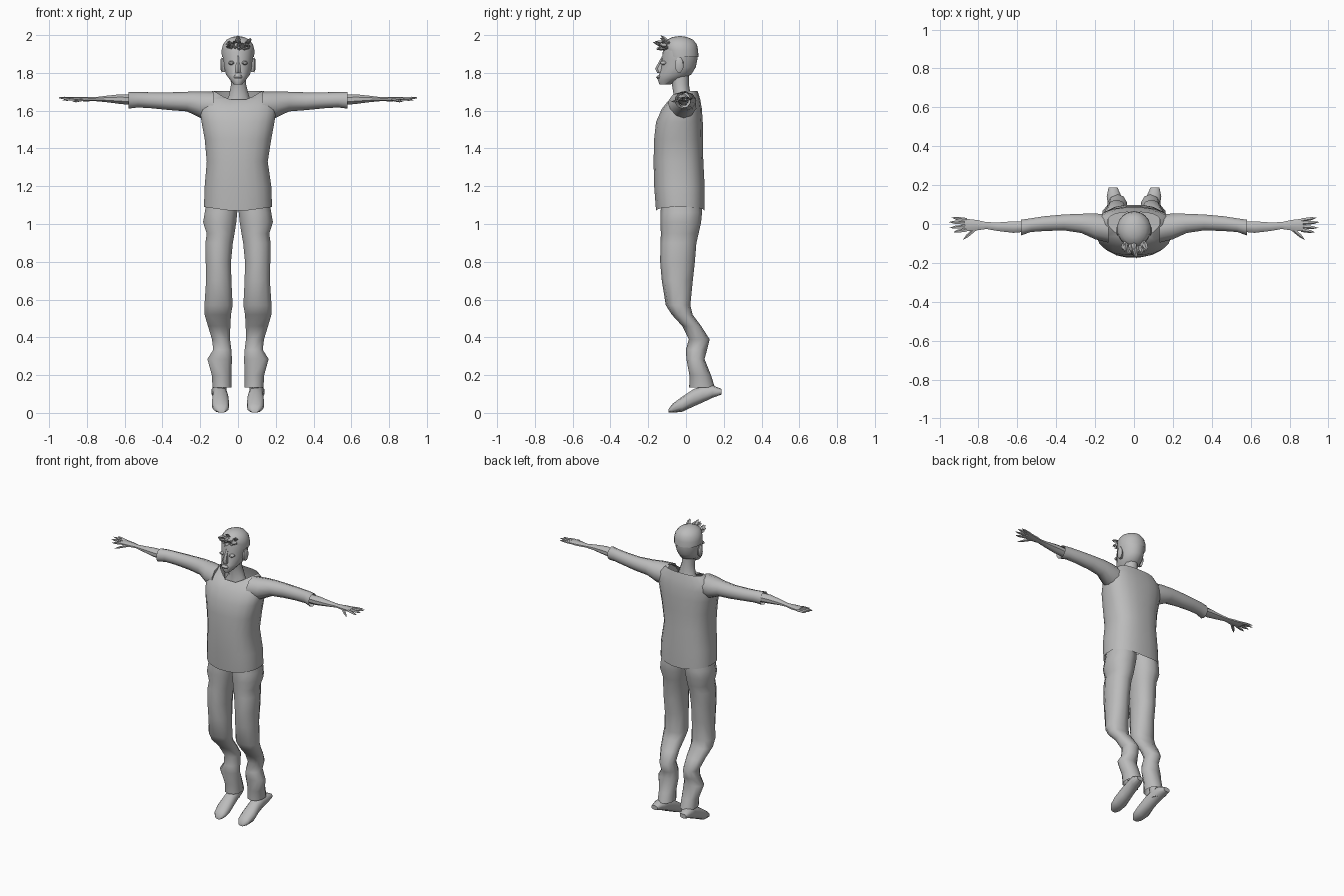
import bpy, bmesh, math, random
from mathutils import Vector

random.seed(4)
grey = bpy.data.materials.new("plain grey")
grey.diffuse_color = (0.5, 0.5, 0.5, 1)


def finish(name, bm, angle=45):
    bmesh.ops.recalc_face_normals(bm, faces=bm.faces)
    me = bpy.data.meshes.new(name)
    bm.to_mesh(me)
    bm.free()
    ob = bpy.data.objects.new(name, me)
    bpy.context.collection.objects.link(ob)
    me.materials.append(grey)
    bpy.ops.object.select_all(action='DESELECT')
    ob.select_set(True)
    bpy.context.view_layer.objects.active = ob
    bpy.ops.object.shade_smooth_by_angle(angle=math.radians(angle))
    return ob


def loft(name, rings, n=12, axis='z', side=1, power=1.0, caps=(True, True), tweak=None):
    """Skin ellipses (position, centre a, centre b, radius a, radius b) along an axis."""
    bm = bmesh.new()
    loops = []
    for i, (t, ca, cb, ra, rb) in enumerate(rings):
        loop = []
        for k in range(n):
            w = 2 * math.pi * (k + 0.5) / n
            c, s = math.cos(w), math.sin(w)
            a = ca + ra * math.copysign(abs(c) ** power, c)
            b = cb + rb * math.copysign(abs(s) ** power, s)
            p = {'x': (t, a, b), 'y': (a, t, b), 'z': (a, b, t)}[axis]
            p = tweak(i, Vector(p)) if tweak else Vector(p)
            loop.append(bm.verts.new((p.x * side, p.y, p.z)))
        loops.append(loop)
    for lo, hi in zip(loops, loops[1:]):
        for k in range(n):
            j = (k + 1) % n
            bm.faces.new((lo[k], lo[j], hi[j], hi[k]))
    if caps[0]:
        bm.faces.new(loops[0])
    if caps[1]:
        bm.faces.new(loops[-1])
    return finish(name, bm)


def spike(bm, a, b, r, flat=1.0, n=5):
    """Tapered spike from a to b."""
    a, b = Vector(a), Vector(b)
    d = (b - a).normalized()
    u = d.cross(Vector((0, 0, 1)))
    u = u.normalized() if u.length > 0.01 else Vector((1, 0, 0))
    v = d.cross(u)

    def ring(c, q):
        return [bm.verts.new(c + u * q * math.cos(2 * math.pi * k / n)
                             + v * q * flat * math.sin(2 * math.pi * k / n)) for k in range(n)]
    r0, r1 = ring(a, r), ring(a.lerp(b, 0.65), r * 0.8)
    tip = bm.verts.new(b)
    bm.faces.new(r0)
    for k in range(n):
        j = (k + 1) % n
        bm.faces.new((r0[k], r0[j], r1[j], r1[k]))
        bm.faces.new((r1[k], r1[j], tip))


# Loose shirt body with an open neckline dipping to a V at the front
def neckline(i, p):
    if i == 7 and p.y < 0.0:
        p.z -= 0.075 * max(0, 1 - abs(p.x) / 0.13)
        p.y -= 0.06 * max(0, 1 - abs(p.x) / 0.13)
    if i == 0:
        p.z += 0.025 * min(1, abs(p.x) / 0.18)
    return p


loft("shirt", [(1.065, 0, -0.03, 0.182, 0.13), (1.20, 0, -0.035, 0.178, 0.135),
               (1.33, -0.004, -0.04, 0.163, 0.133), (1.45, 0, -0.04, 0.178, 0.13),
               (1.54, 0, -0.035, 0.195, 0.125), (1.61, 0, -0.022, 0.205, 0.107),
               (1.66, 0, -0.006, 0.19, 0.082), (1.705, 0, 0.012, 0.135, 0.05)],
     n=20, power=0.8, caps=(False, False), tweak=neckline)

# Neck leaning forward, and upper chest inside the collar
loft("neck", [(1.62, 0.0, -0.02, 0.085, 0.055), (1.68, 0.005, -0.02, 0.055, 0.045),
              (1.74, 0.003, -0.03, 0.042, 0.045), (1.80, 0, -0.035, 0.045, 0.05)], n=10)

for s, tag in ((1, "left"), (-1, "right")):
    # Sleeve, open at the cuff
    loft(tag + "_sleeve", [(0.13, -0.025, 1.625, 0.075, 0.075), (0.20, -0.012, 1.632, 0.07, 0.07),
                           (0.27, 0.003, 1.648, 0.052, 0.052), (0.36, 0.008, 1.65, 0.043, 0.047),
                           (0.46, 0.002, 1.655, 0.04, 0.042), (0.53, -0.006, 1.658, 0.037, 0.041),
                           (0.58, -0.018, 1.655, 0.042, 0.044)],
         n=10, axis='x', side=s, caps=(True, False))
    # Thin forearm and palm
    loft(tag + "_forearm", [(0.54, -0.012, 1.656, 0.028, 0.03), (0.62, -0.016, 1.661, 0.032, 0.028),
                            (0.70, -0.014, 1.662, 0.024, 0.018), (0.76, -0.008, 1.661, 0.019, 0.011),
                            (0.81, -0.006, 1.661, 0.029, 0.013), (0.87, -0.005, 1.663, 0.035, 0.01)],
         n=8, axis='x', side=s)
    # Spread fingers and thumb
    bm = bmesh.new()
    for a, b in (((0.86, 0.02, 1.663), (0.94, 0.033, 1.668)), ((0.86, 0.005, 1.664), (0.955, 0.01, 1.67)),
                 ((0.86, -0.012, 1.664), (0.95, -0.02, 1.666)), ((0.86, -0.03, 1.663), (0.93, -0.042, 1.655)),
                 ((0.81, -0.02, 1.66), (0.88, -0.082, 1.645))):
        spike(bm, (a[0] * s, a[1], a[2]), (b[0] * s, b[1], b[2]), 0.011, 0.7)
    finish(tag + "_fingers", bm)

    # Baggy trouser leg with creases at the knee and shin
    loft(tag + "_trouser_leg",
         [(0.135, 0.085, 0.085, 0.052, 0.068), (0.20, 0.087, 0.075, 0.054, 0.057),
          (0.285, 0.097, 0.05, 0.068, 0.048), (0.335, 0.083, 0.056, 0.05, 0.056),
          (0.39, 0.09, 0.07, 0.05, 0.055), (0.46, 0.10, 0.03, 0.062, 0.05),
          (0.52, 0.107, -0.02, 0.073, 0.055), (0.57, 0.103, -0.042, 0.078, 0.065),
          (0.70, 0.102, -0.046, 0.07, 0.082), (0.80, 0.104, -0.045, 0.07, 0.092),
          (0.90, 0.10, -0.04, 0.076, 0.095), (0.95, 0.092, -0.033, 0.077, 0.10),
          (1.01, 0.097, -0.028, 0.092, 0.108), (1.06, 0.09, -0.025, 0.09, 0.11),
          (1.12, 0.085, -0.025, 0.085, 0.105)],
         n=10, side=s, power=0.9, caps=(False, True))
    # Ankle and tilted shoe with the heel raised
    loft(tag + "_ankle", [(0.08, 0.09, 0.10, 0.028, 0.035), (0.18, 0.086, 0.085, 0.03, 0.035)], n=8, side=s)
    loft(tag + "_shoe", [(-0.092, 0.088, 0.011, 0.02, 0.01), (-0.07, 0.09, 0.025, 0.04, 0.024),
                         (-0.02, 0.093, 0.046, 0.047, 0.04), (0.04, 0.093, 0.08, 0.042, 0.046),
                         (0.09, 0.096, 0.1, 0.038, 0.044), (0.14, 0.102, 0.113, 0.04, 0.033),
                         (0.188, 0.108, 0.112, 0.024, 0.015)], n=10, axis='y', side=s, power=0.85)
    # Ear and eye
    loft(tag + "_ear", [(0.068, -0.04, 1.84, 0.018, 0.038), (0.086, -0.036, 1.842, 0.024, 0.042),
                        (0.092, -0.034, 1.845, 0.016, 0.03)], n=8, axis='x', side=s)
    loft(tag + "_eye", [(-0.134, 0.036, 1.853, 0.009, 0.006), (-0.126, 0.036, 1.853, 0.016, 0.011),
                        (-0.10, 0.036, 1.853, 0.016, 0.011)], n=8, axis='y', side=s)

# Head: chin, jaw, face and skull
loft("head", [(1.738, 0, -0.112, 0.022, 0.028), (1.765, 0, -0.088, 0.044, 0.062),
              (1.79, 0, -0.058, 0.064, 0.085), (1.83, 0, -0.04, 0.074, 0.092),
              (1.87, 0, -0.034, 0.08, 0.094), (1.91, 0, -0.03, 0.084, 0.093),
              (1.945, 0, -0.03, 0.079, 0.087), (1.97, 0, -0.03, 0.062, 0.069),
              (1.985, 0, -0.03, 0.035, 0.04), (1.99, 0, -0.03, 0.01, 0.01)], n=18)
# Nose and lips
loft("nose", [(1.80, 0, -0.13, 0.02, 0.022), (1.822, 0, -0.138, 0.018, 0.026),
              (1.86, 0, -0.125, 0.011, 0.018), (1.89, 0, -0.115, 0.012, 0.012)], n=6)
loft("lips", [(1.768, 0, -0.137, 0.02, 0.016), (1.778, 0, -0.14, 0.025, 0.02),
              (1.79, 0, -0.132, 0.018, 0.016)], n=8)

# Short hair cap with a tufted quiff swept forward
loft("hair_cap", [(1.885, 0, -0.022, 0.087, 0.088), (1.92, 0, -0.026, 0.088, 0.09),
                  (1.95, 0, -0.03, 0.081, 0.088), (1.975, 0, -0.032, 0.062, 0.07),
                  (1.99, 0, -0.032, 0.033, 0.038), (1.994, 0, -0.032, 0.008, 0.01)],
     n=18, caps=(False, True))
bm = bmesh.new()
for i in range(26):
    x = random.uniform(-0.055, 0.055)
    y = random.uniform(-0.11, -0.075)
    z = random.uniform(1.925, 1.965)
    spike(bm, (x, y, z), (x * 1.1 + random.uniform(-0.02, 0.02),
                          y - random.uniform(0.045, 0.075) + abs(x) * 0.5,
                          min(1.998, z + random.uniform(-0.01, 0.035))), 0.013, 0.7, 4)
spike(bm, (0, -0.09, 1.96), (0, -0.135, 2.0), 0.014, 0.7, 4)
finish("hair_quiff", bm, 30)
